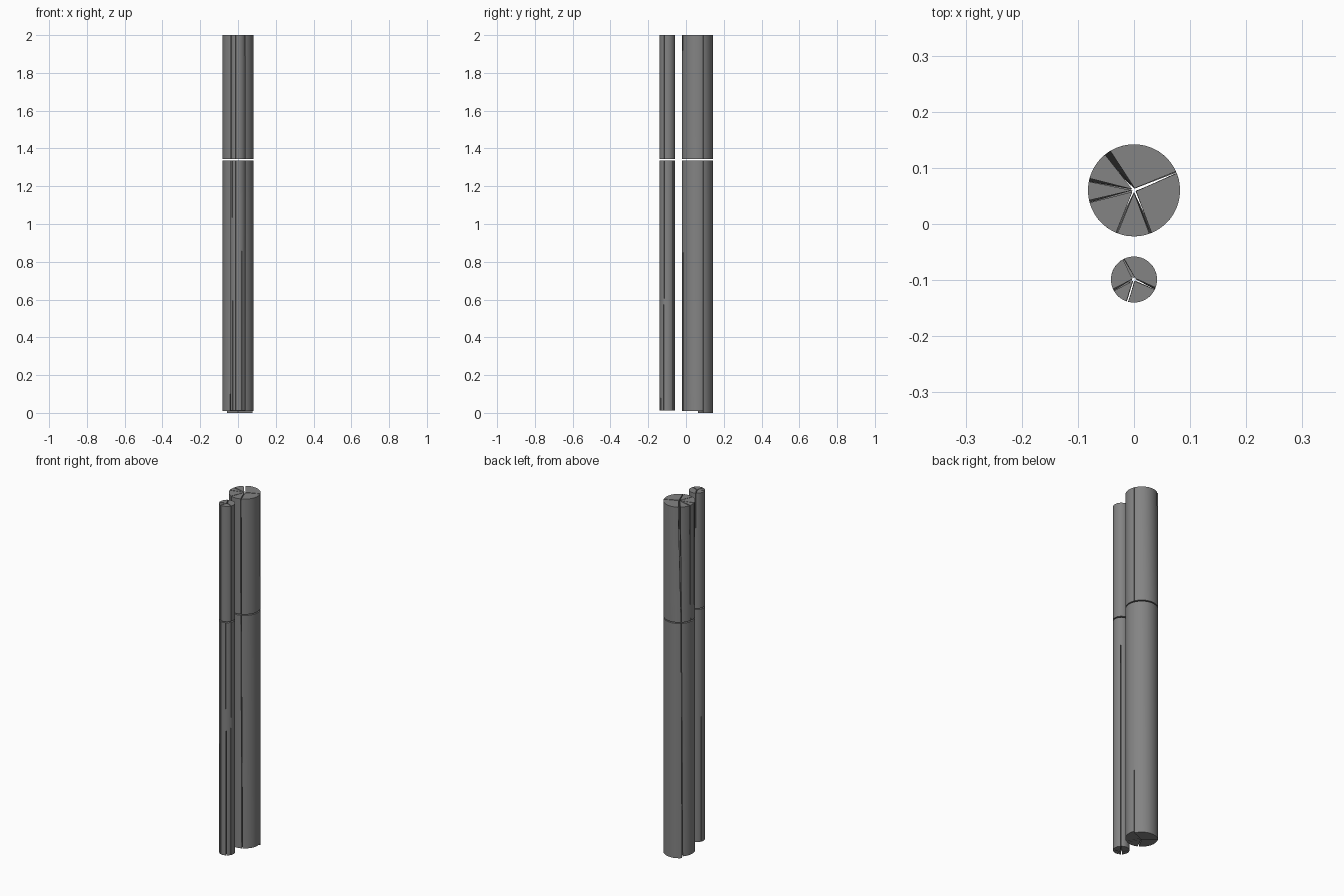
import bpy, bmesh, math

if "Cube" in bpy.data.objects:
    bpy.data.objects.remove(bpy.data.objects["Cube"])

grey = bpy.data.materials.new("dark grey")
grey.diffuse_color = (0.23, 0.23, 0.23, 1)
grey.use_nodes = True
grey.node_tree.nodes["Principled BSDF"].inputs["Base Color"].default_value = grey.diffuse_color


def ring(bm, cx, cy, r, z, a0, a1, n, apex):
    """Outline of one pie slice: apex point, then the arc."""
    mid = math.radians((a0 + a1) / 2)
    d = apex if a1 - a0 < 175 else 0.0
    pts = [(cx + d * math.cos(mid), cy + d * math.sin(mid), z)]
    for i in range(n + 1):
        a = math.radians(a0 + (a1 - a0) * i / n)
        pts.append((cx + r * math.cos(a), cy + r * math.sin(a), z))
    return [bm.verts.new(p) for p in pts]


def slices(name, cx, cy, r, z0, z1, cuts, apex, drop=()):
    """Cylinder split by narrow cracks. Each cut is
    (angle at bottom, width at bottom, angle at top, width at top)."""
    for k, c in enumerate(cuts):
        e = cuts[(k + 1) % len(cuts)]
        wrap = 360 if k == len(cuts) - 1 else 0
        b0, b1 = c[0] + c[1] / 2, e[0] - e[1] / 2 + wrap
        t0, t1 = c[2] + c[3] / 2, e[2] - e[3] / 2 + wrap
        n = max(3, round((b1 - b0) / 5))
        bm = bmesh.new()
        low = ring(bm, cx, cy, r, 0.0 if k in drop else z0, b0, b1, n, apex)
        top = ring(bm, cx, cy, r, z1, t0, t1, n, apex)
        bm.faces.new(low[::-1])
        bm.faces.new(top)
        m = len(low)
        for i in range(m):
            j = (i + 1) % m
            bm.faces.new((low[i], low[j], top[j], top[i]))
        bmesh.ops.recalc_face_normals(bm, faces=bm.faces)
        me = bpy.data.meshes.new(name)
        bm.to_mesh(me)
        bm.free()
        me.materials.append(grey)
        ob = bpy.data.objects.new(f"{name}_{k + 1}", me)
        bpy.context.collection.objects.link(ob)
        # smooth round side, sharp crack edges
        bpy.ops.object.select_all(action='DESELECT')
        ob.select_set(True)
        bpy.context.view_layer.objects.active = ob
        bpy.ops.object.shade_smooth_by_angle(angle=math.radians(30))


# thick pole, lower and upper pieces
slices("thick_pole_lower", 0, 0.06, 0.082, 0.01, 1.337,
       [(22, 2, 22, 1.5), (136, 3, 132, 1.5), (242, 5, 247, 1.5), (296, 3, 292, 1.5)],
       0.003, drop=(0,))
slices("thick_pole_upper", 0, 0.06, 0.082, 1.343, 2.0,
       [(23, 1.5, 23, 2.5), (132, 2, 125, 8), (170, 2, 167, 4),
        (196, 1.5, 194, 3), (248, 1.5, 248, 2), (292, 2, 291, 3)], 0.004)

# thin pole, lower and upper pieces
slices("thin_pole_lower", 0, -0.099, 0.041, 0.012, 1.337,
       [(45, 4, 45, 2), (157, 4, 155, 2), (228, 5, 222, 2),
        (254, 5, 254, 4), (300, 5, 296, 2), (333, 4, 337, 4)], 0.003)
slices("thin_pole_upper", 0, -0.099, 0.041, 1.343, 2.0,
       [(118, 2, 117, 3), (210, 2, 207, 5), (253, 4, 253, 5), (337, 4, 337, 5)], 0.003)
